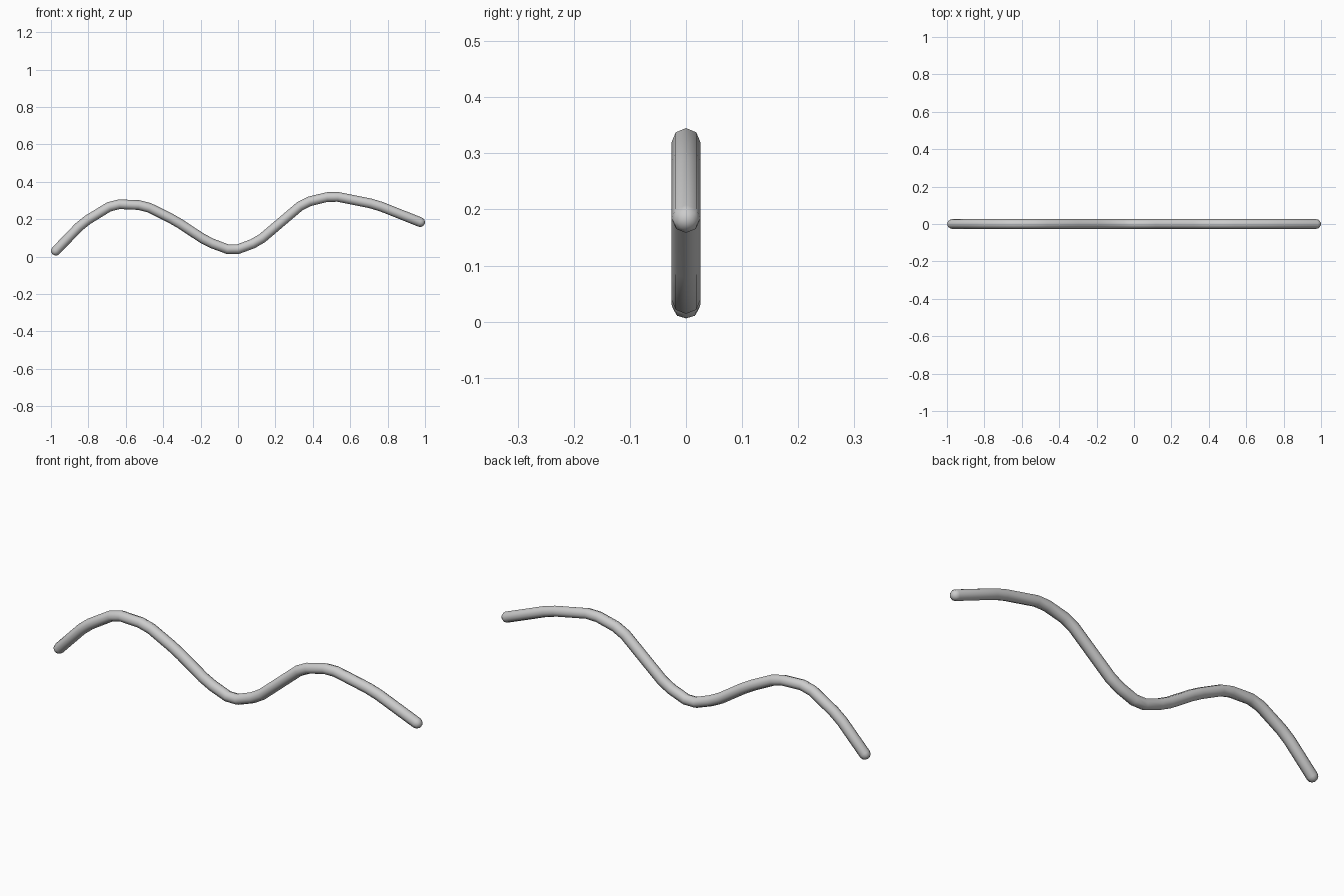
import bpy, bmesh, math
from mathutils import Vector

if "Cube" in bpy.data.objects:
    bpy.data.objects.remove(bpy.data.objects["Cube"])

R = 0.026      # rod radius
SIDES = 8

# Centre line of the rod in the x-z plane
path = [(-0.974, 0.031), (-0.83, 0.18), (-0.665, 0.281), (-0.50, 0.274),
        (-0.335, 0.192), (-0.165, 0.080), (-0.028, 0.029), (0.107, 0.079),
        (0.353, 0.288), (0.505, 0.325), (0.738, 0.278), (0.974, 0.184)]
pts = [Vector((x, 0, z)) for x, z in path]


def soften(points, d=0.03):
    """Replace each inner corner with two points to round the bend."""
    out = [points[0]]
    for a, b, c in zip(points, points[1:], points[2:]):
        out += [b + (a - b).normalized() * d, b + (c - b).normalized() * d]
    return out + [points[-1]]


pts = soften(pts)
bm = bmesh.new()
side = Vector((0, 1, 0))


def ring(centre, tangent, r):
    up = tangent.cross(side).normalized()
    return [bm.verts.new(centre + r * (math.cos(a) * side + math.sin(a) * up))
            for a in (2 * math.pi * i / SIDES for i in range(SIDES))]


# Rings: rounded start, body, rounded end
rings = []
t0 = (pts[1] - pts[0]).normalized()
t1 = (pts[-1] - pts[-2]).normalized()
angles = [math.radians(a) for a in (30, 60)]
for a in reversed(angles):
    rings.append(ring(pts[0] - t0 * R * math.sin(a), t0, R * math.cos(a)))
for i, p in enumerate(pts):
    before = (p - pts[i - 1]).normalized() if i else t0
    after = (pts[i + 1] - p).normalized() if i < len(pts) - 1 else t1
    rings.append(ring(p, before + after, R))
for a in angles:
    rings.append(ring(pts[-1] + t1 * R * math.sin(a), t1, R * math.cos(a)))

# Skin between rings, then close the tips
for r0, r1 in zip(rings, rings[1:]):
    for i in range(SIDES):
        j = (i + 1) % SIDES
        bm.faces.new((r0[i], r0[j], r1[j], r1[i]))
for r, tip in ((rings[0], pts[0] - t0 * R), (rings[-1], pts[-1] + t1 * R)):
    v = bm.verts.new(tip)
    for i in range(SIDES):
        bm.faces.new((r[i], r[(i + 1) % SIDES], v))
bmesh.ops.recalc_face_normals(bm, faces=bm.faces)

mesh = bpy.data.meshes.new("wavy_rod")
bm.to_mesh(mesh)
bm.free()
mesh.shade_smooth()
rod = bpy.data.objects.new("wavy_rod", mesh)
bpy.context.collection.objects.link(rod)
